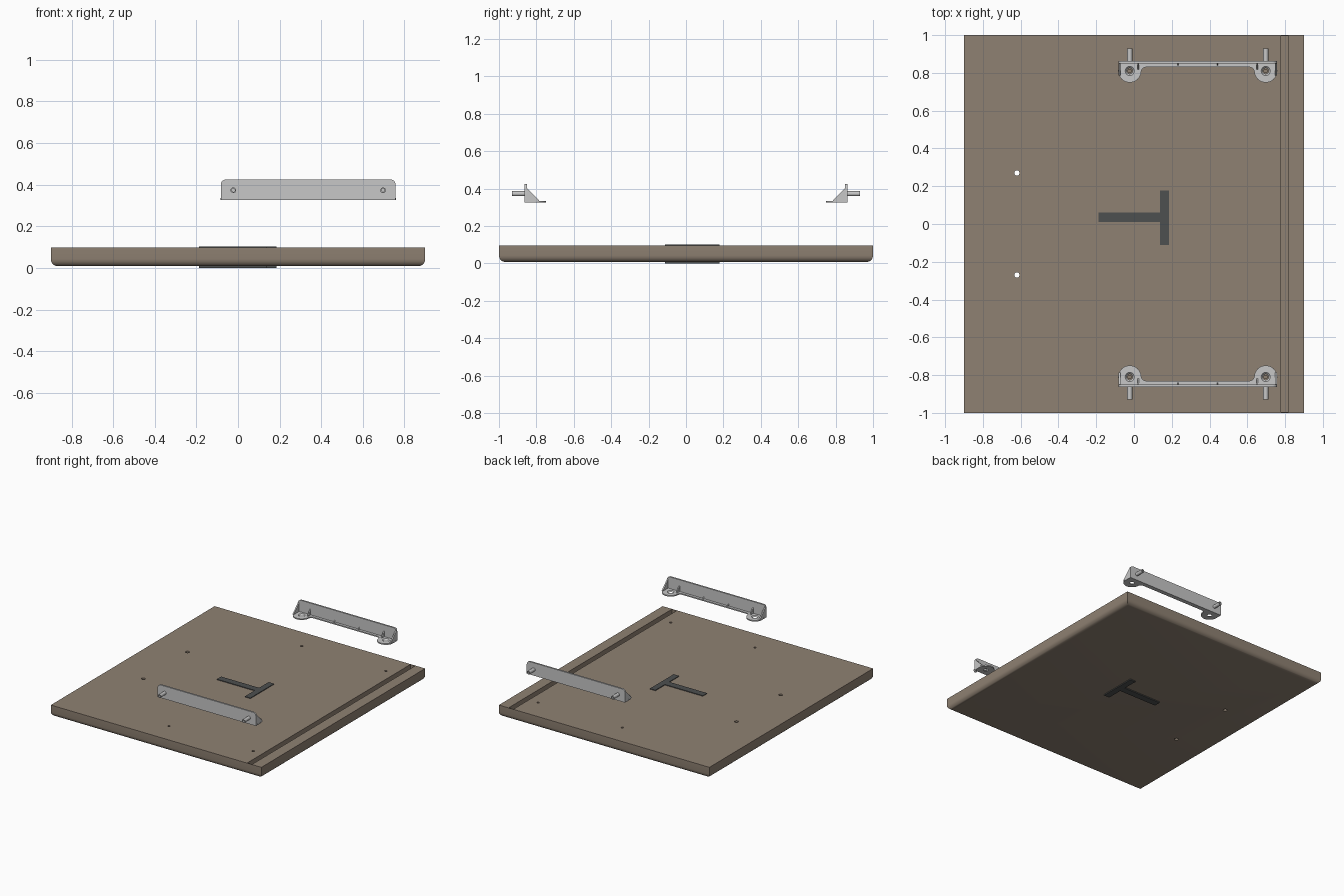
import bpy, bmesh
from math import cos, sin, pi, radians, atan2, sqrt
from mathutils import Matrix, Vector

if "Cube" in bpy.data.objects:
    bpy.data.objects.remove(bpy.data.objects["Cube"])


def material(name, rgb):
    m = bpy.data.materials.new(name)
    m.use_nodes = True
    m.diffuse_color = (*rgb, 1)
    m.node_tree.nodes["Principled BSDF"].inputs["Base Color"].default_value = (*rgb, 1)
    return m


BROWN = material("taupe brown", (0.275, 0.221, 0.17))
GREY = material("light grey", (0.57, 0.57, 0.57))
DARK = material("dark slate", (0.075, 0.08, 0.08))


def finish(name, bm, mat, smooth=True):
    bmesh.ops.recalc_face_normals(bm, faces=bm.faces)
    mesh = bpy.data.meshes.new(name)
    bm.to_mesh(mesh)
    bm.free()
    obj = bpy.data.objects.new(name, mesh)
    bpy.context.scene.collection.objects.link(obj)
    mesh.materials.append(mat)
    if smooth:
        shade(obj)
    return obj


def shade(obj):
    bpy.ops.object.select_all(action='DESELECT')
    obj.select_set(True)
    bpy.context.view_layer.objects.active = obj
    bpy.ops.object.shade_smooth_by_angle(angle=radians(32))


def prism(name, outline, place, lo, hi, mat):
    """Extrude a 2D outline; place(a, b, h) gives the 3D point."""
    bm = bmesh.new()
    rings = [[bm.verts.new(place(a, b, h)) for a, b in outline] for h in (lo, hi)]
    for ring in rings:
        bm.faces.new(ring)
    n = len(outline)
    for i in range(n):
        j = (i + 1) % n
        bm.faces.new((rings[0][i], rings[0][j], rings[1][j], rings[1][i]))
    return finish(name, bm, mat)


def box(name, lo, hi, mat):
    bm = bmesh.new()
    bmesh.ops.create_cube(bm, size=1)
    lo, hi = Vector(lo), Vector(hi)
    for v in bm.verts:
        v.co = (lo + hi) / 2 + v.co * (hi - lo)
    return finish(name, bm, mat, smooth=False)


def cone(name, x, y, z0, z1, r0, r1, mat):
    bm = bmesh.new()
    bmesh.ops.create_cone(bm, cap_ends=True, segments=32, radius1=r0, radius2=r1,
                          depth=z1 - z0,
                          matrix=Matrix.Translation((x, y, (z0 + z1) / 2)))
    return finish(name, bm, mat, smooth=False)


def cut(obj, cutters):
    """Subtract the cutters, bake the result and remove them."""
    for c in cutters:
        mod = obj.modifiers.new("cut", 'BOOLEAN')
        mod.operation, mod.solver, mod.object = 'DIFFERENCE', 'EXACT', c
    graph = bpy.context.evaluated_depsgraph_get()
    mesh = bpy.data.meshes.new_from_object(obj.evaluated_get(graph))
    obj.modifiers.clear()
    obj.data = mesh
    for c in cutters:
        bpy.data.objects.remove(c)
    shade(obj)


def arc(cx, cy, r, a0, a1, n):
    return [(cx + r * cos(a0 + (a1 - a0) * i / n), cy + r * sin(a0 + (a1 - a0) * i / n))
            for i in range(n + 1)]


MID, HALF, LOBE = 0.3375, 0.42, 0.36   # bracket centre, half length, lobe offset
LOBE_Y, LOBE_R = 0.81, 0.061
Z0, Z1, ZTOP = 0.326, 0.335, 0.425
PLATE_IN, PLATE_OUT = 0.85, 0.863
SCREWS = [MID - LOBE, MID + LOBE]

# Board with rounded lower edges
BOTTOM, TOP = 0.008, 0.097
bm = bmesh.new()
bmesh.ops.create_cube(bm, size=1)
for v in bm.verts:
    v.co = (v.co.x * 1.8, v.co.y * 2, TOP if v.co.z > 0 else BOTTOM)
low = [e for e in bm.edges if all(v.co.z < 0.05 for v in e.verts)]
bmesh.ops.bevel(bm, geom=low, offset=0.035, segments=5, profile=0.5, affect='EDGES')
board = finish("board", bm, BROWN)

# Board groove, through holes and blind screw holes
cutters = [box("groove_cutter", (0.777, -0.996, 0.062), (0.818, 0.996, 0.2), BROWN)]
for s in (-1, 1):
    cutters.append(cone("through_hole_cutter", -0.62, s * 0.27, -0.1, 0.2, 0.014, 0.014, BROWN))
    for x in SCREWS:
        cutters.append(cone("screw_hole_cutter", x, s * LOBE_Y, 0.05, 0.2, 0.009, 0.009, BROWN))
cut(board, cutters)

# T-shaped inlay, standing slightly proud on both faces
tee = [(-0.187, 0.01), (0.137, 0.01), (0.137, -0.112), (0.184, -0.112),
       (0.184, 0.178), (0.137, 0.178), (0.137, 0.062), (-0.187, 0.062)]
for name, lo, hi in (("top_inlay", TOP - 0.005, 0.102), ("bottom_inlay", 0, BOTTOM + 0.005)):
    prism(name, tee, lambda a, b, h: (a, b, h), lo, hi, DARK)

# Half outline of the flange: rounded lobe, then fillet into the narrow strip
FILLET, STRIP_Y = 0.025, 0.83
fy = STRIP_Y - FILLET
fx = LOBE - sqrt((LOBE_R + FILLET) ** 2 - (LOBE_Y - fy) ** 2)
tangent = atan2(LOBE_Y - fy, LOBE - fx)
half = [(HALF, PLATE_OUT)]
half += arc(LOBE, LOBE_Y, LOBE_R, 0, tangent - pi, 20)
half += arc(fx, fy, FILLET, tangent, pi / 2, 8)[1:]
flange_outline = half + [(-a, b) for a, b in reversed(half)]

# Half outline of the upright plate, with rounded top corner
R = 0.025
half = [(HALF, Z0)] + arc(HALF - R, ZTOP - R, R, 0, pi / 2, 8)
plate_outline = half + [(-a, b) for a, b in reversed(half)]

# Ribs: x offset, reach from plate, height above flange, half thickness
RIBS = [(HALF - 0.005, 0.065, 0.07, 0.005), (0.315, 0.032, 0.045, 0.004),
        (0.105, 0.012, 0.018, 0.003)]

for s, side in ((-1, "front"), (1, "back")):
    flange = prism(side + "_bracket_flange", flange_outline,
                   lambda a, b, h: (MID + a, s * b, h), Z0, Z1, GREY)
    cut(flange, [cone("countersink_cutter", x, s * LOBE_Y, Z0 - 0.002, Z1 + 0.002,
                      0.013, 0.026, GREY) for x in SCREWS])
    prism(side + "_bracket_plate", plate_outline,
          lambda a, b, h: (MID + a, s * h, b), PLATE_IN, PLATE_OUT, GREY)

    # Triangular stiffening ribs
    for off, reach, height, t in RIBS:
        tri = [(PLATE_IN + 0.002, Z1 - 0.002), (PLATE_IN - reach, Z1 - 0.002),
               (PLATE_IN - reach, Z1 + 0.003), (PLATE_IN + 0.002, Z1 + height)]
        for m in (-1, 1):
            prism(side + "_bracket_rib", tri, lambda a, b, h: (h, s * a, b),
                  MID + m * off - t, MID + m * off + t, GREY)

    # Hollow-ended pegs on the outer side
    for x in SCREWS:
        bm = bmesh.new()
        bmesh.ops.create_cone(bm, cap_ends=True, segments=24, radius1=0.0135,
                              radius2=0.0135, depth=0.07)
        cap = max(bm.faces, key=lambda f: f.calc_center_median().z)
        bmesh.ops.inset_region(bm, faces=[cap], thickness=0.006)
        inner = bmesh.ops.extrude_discrete_faces(bm, faces=[cap])["faces"][0]
        bmesh.ops.translate(bm, verts=inner.verts, vec=(0, 0, -0.03))
        bm.transform(Matrix.Translation((x, s * 0.894, 0.373)) @ Matrix.Rotation(-s * pi / 2, 4, 'X'))
        finish(side + "_bracket_peg", bm, GREY)
